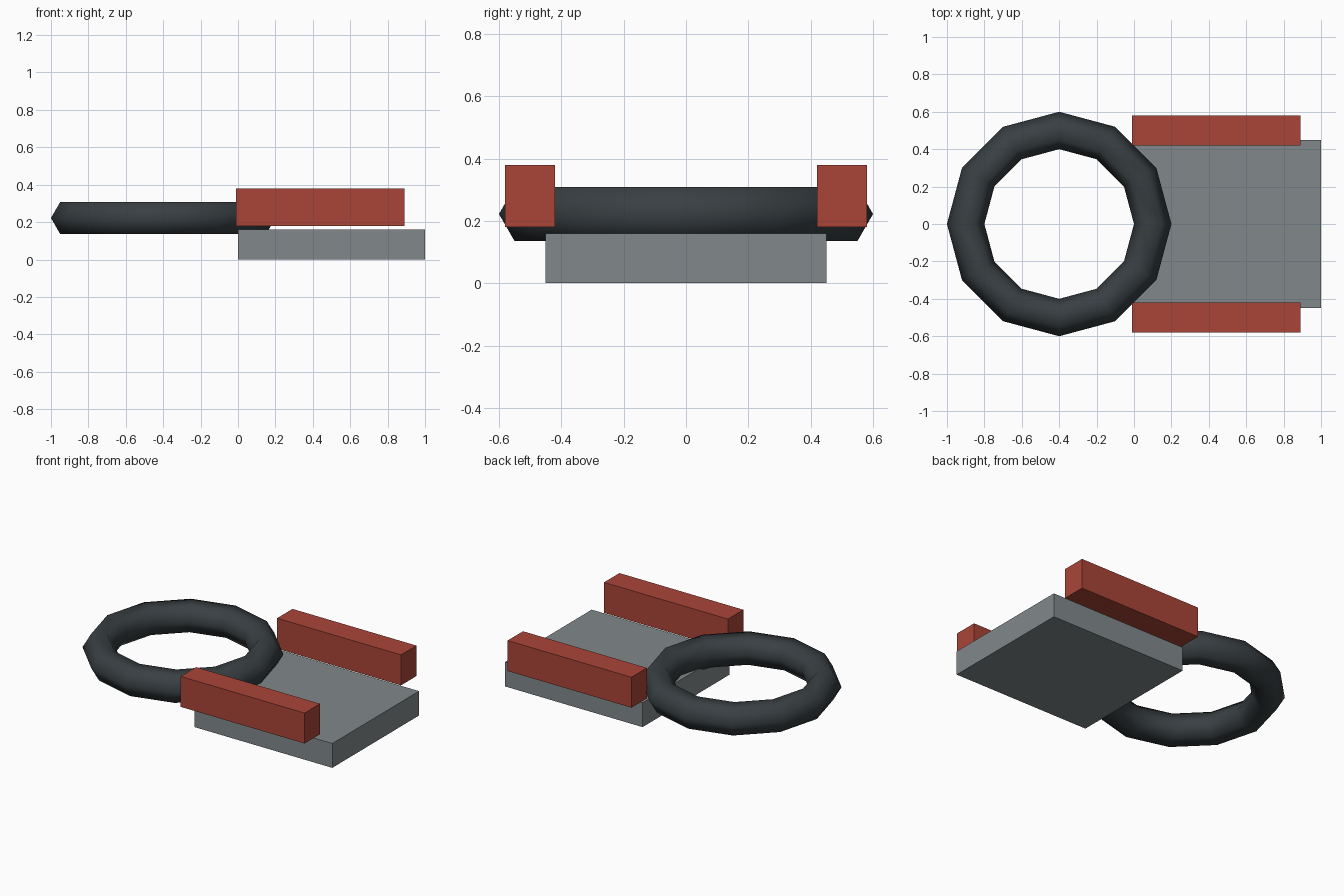
import bpy

if "Cube" in bpy.data.objects:
    bpy.data.objects.remove(bpy.data.objects["Cube"])


def material(name, color):
    m = bpy.data.materials.new(name)
    m.diffuse_color = (*color, 1)
    m.use_nodes = True
    m.node_tree.nodes["Principled BSDF"].inputs["Base Color"].default_value = m.diffuse_color
    return m


def box(name, x, y, z, mat):
    bpy.ops.mesh.primitive_cube_add(
        size=1, location=[(a + b) / 2 for a, b in (x, y, z)])
    ob = bpy.context.object
    ob.name = name
    ob.scale = [b - a for a, b in (x, y, z)]
    bpy.ops.object.transform_apply(location=False, rotation=False, scale=True)
    ob.data.materials.append(mat)
    return ob


steel = material("steel", (0.22, 0.25, 0.26))
red = material("red", (0.40, 0.06, 0.04))
dark = material("dark", (0.04, 0.05, 0.055))

# flat base plate
box("base_plate", (0, 1), (-0.45, 0.45), (0, 0.16), steel)

# pair of side rails just above the plate
for side, name in ((-1, "front_rail"), (1, "back_rail")):
    y = sorted((side * 0.42, side * 0.58))
    box(name, (-0.01, 0.89), y, (0.18, 0.38), red)

# twelve-sided ring with hexagonal section
bpy.ops.mesh.primitive_torus_add(
    major_segments=12, minor_segments=6, major_radius=0.5,
    minor_radius=0.1, location=(-0.4, 0, 0.222))
ring = bpy.context.object
ring.name = "ring"
ring.data.materials.append(dark)
bpy.ops.object.shade_smooth()
